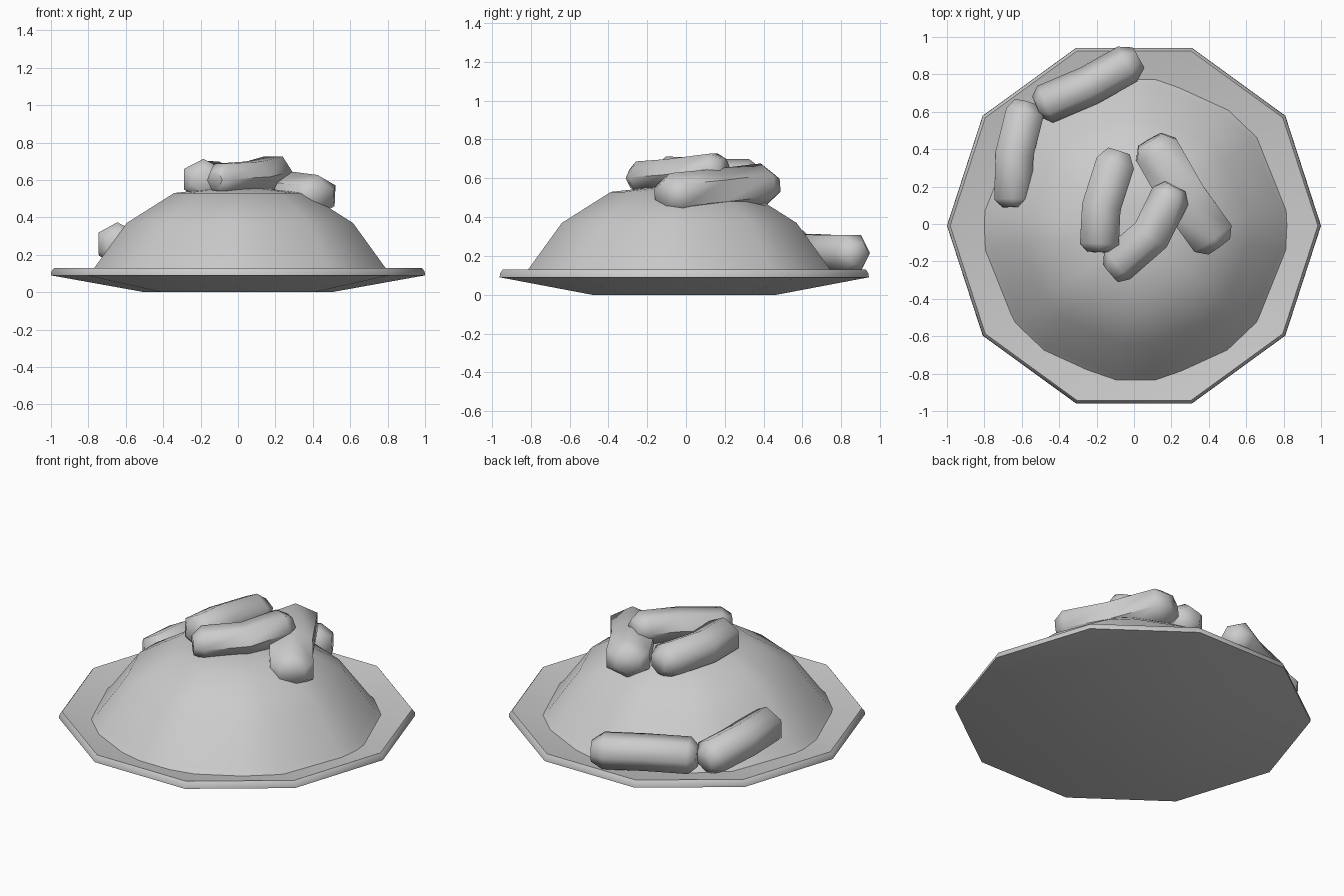
import bpy, bmesh, math
from mathutils import Vector

if "Cube" in bpy.data.objects:
    bpy.data.objects.remove(bpy.data.objects["Cube"])


def loft(name, rings, smooth_angle):
    """Skin a list of equal-length point rings and close both ends."""
    bm = bmesh.new()
    vs = [[bm.verts.new(p) for p in ring] for ring in rings]
    n = len(vs[0])
    for a, b in zip(vs, vs[1:]):
        for i in range(n):
            j = (i + 1) % n
            bm.faces.new((a[i], a[j], b[j], b[i]))
    bm.faces.new(vs[0][::-1])
    bm.faces.new(vs[-1])
    bmesh.ops.recalc_face_normals(bm, faces=bm.faces[:])
    me = bpy.data.meshes.new(name)
    bm.to_mesh(me)
    bm.free()
    ob = bpy.data.objects.new(name, me)
    bpy.context.collection.objects.link(ob)
    bpy.ops.object.select_all(action='DESELECT')
    ob.select_set(True)
    bpy.context.view_layer.objects.active = ob
    bpy.ops.object.shade_smooth_by_angle(angle=math.radians(smooth_angle))
    return ob


def turned(name, centre, profile, angles, smooth_angle):
    """Stack polygon rings from a (radius, z) profile."""
    cx, cy = centre
    rings = [[(cx + r * math.cos(math.radians(a)), cy + r * math.sin(math.radians(a)), z)
              for a in angles] for r, z in profile]
    return loft(name, rings, smooth_angle)


def sausage(name, path, half_w, half_h, vertex_up):
    """Bent six-sided tube with chamfered ends, along five centre points."""
    pts = [Vector(p) for p in path]
    dirs = [pts[2] - pts[1], pts[2] - pts[1], pts[3] - pts[1], pts[3] - pts[2], pts[3] - pts[2]]
    phase = math.pi / 6 if vertex_up else 0
    # scale so the outline reaches exactly half_w and half_h
    sw, sh = (1 / 0.866, 1) if vertex_up else (1, 1 / 0.866)
    rings = []
    for p, d, s in zip(pts, dirs, (0.58, 1, 1, 1, 0.58)):
        d = d.normalized()
        side = d.cross(Vector((0, 0, 1))).normalized()
        up = side.cross(d)
        rings.append([p + side * (s * half_w * sw * math.cos(phase + k * math.pi / 3))
                      + up * (s * half_h * sh * math.sin(phase + k * math.pi / 3))
                      for k in range(6)])
    return loft(name, rings, 65)


# Ten-sided shallow plate
turned("plate", (0, -0.009),
       [(0.5, 0), (1.0, 0.09), (0.998, 0.11), (0.983, 0.13), (0.968, 0.127), (0.5, 0.045)],
       [k * 36 for k in range(10)], 38)

# Rounded mound with alternating short and long sides
turned("mound", (0.01, -0.035),
       [(0.83, 0.085), (0.785, 0.13), (0.61, 0.37), (0.355, 0.53), (0.13, 0.555)],
       [k * 45 + s for k in range(8) for s in (-7.5, 7.5)], 60)

# Sausages on the plate
sausage("sausage_plate_back",
        [(0.025, 0.89, 0.21), (-0.035, 0.855, 0.215), (-0.24, 0.74, 0.215),
         (-0.475, 0.64, 0.22), (-0.52, 0.625, 0.22)], 0.107, 0.092, False)
sausage("sausage_plate_left",
        [(-0.58, 0.65, 0.215), (-0.585, 0.59, 0.22), (-0.64, 0.37, 0.25),
         (-0.645, 0.13, 0.262), (-0.645, 0.09, 0.262)], 0.102, 0.112, True)

# Sausages on top of the mound
sausage("sausage_top_left",
        [(-0.08, 0.39, 0.585), (-0.1, 0.325, 0.59), (-0.175, 0.09, 0.595),
         (-0.185, -0.11, 0.605), (-0.19, -0.15, 0.605)], 0.104, 0.108, True)
sausage("sausage_top_front",
        [(-0.125, -0.265, 0.6), (-0.09, -0.215, 0.605), (0.09, -0.06, 0.617),
         (0.195, 0.15, 0.645), (0.22, 0.2, 0.652)], 0.106, 0.082, False)
sausage("sausage_top_right",
        [(0.085, 0.45, 0.565), (0.12, 0.395, 0.565), (0.265, 0.14, 0.535),
         (0.42, -0.075, 0.515), (0.455, -0.12, 0.512)], 0.122, 0.112, True)
